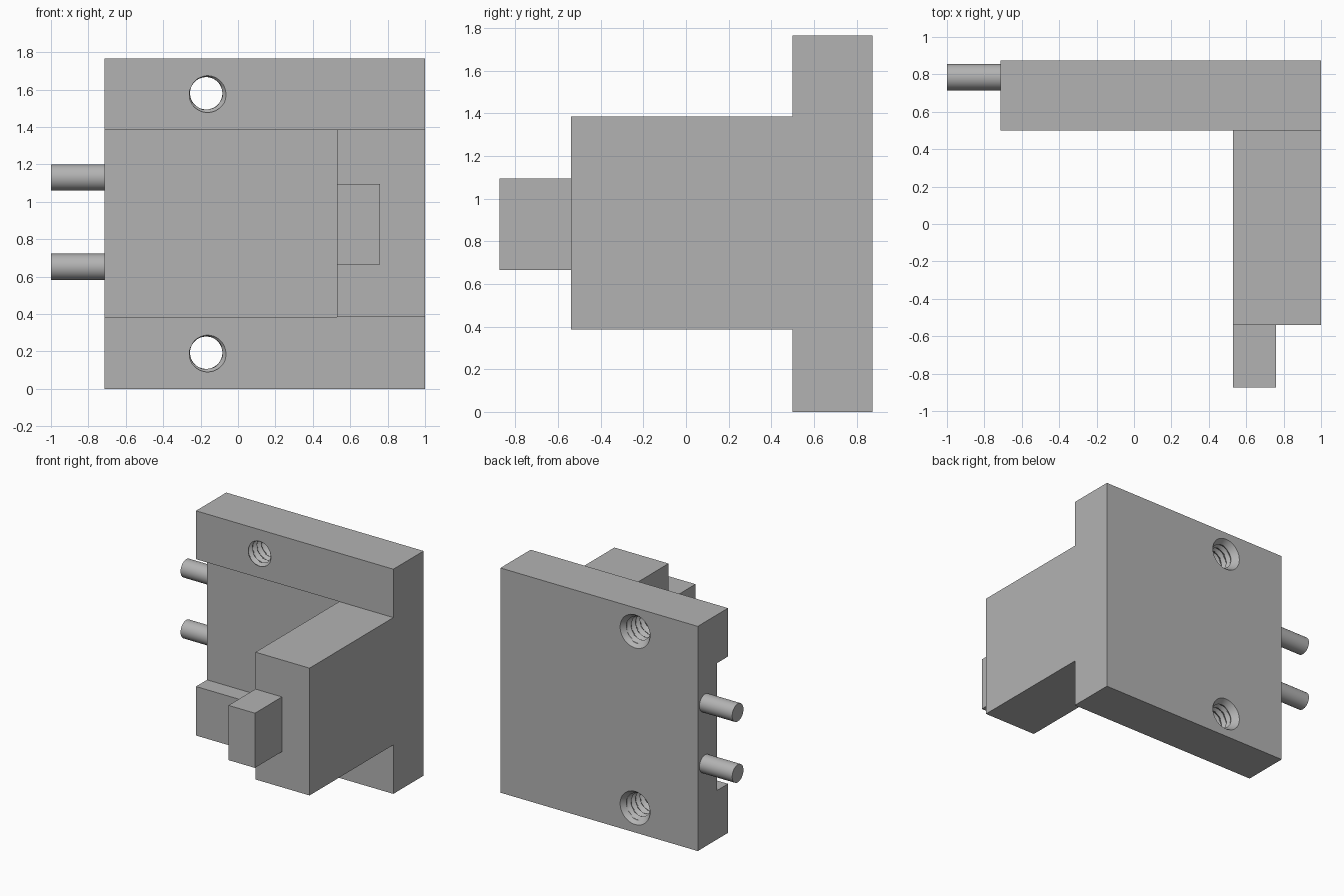
import bpy, bmesh
from math import cos, sin, tau, pi, radians
from mathutils import Matrix, Vector

cube = bpy.data.objects.get("Cube")
if cube:
    bpy.data.objects.remove(cube, do_unlink=True)

# One plain grey for every part
grey = bpy.data.materials.new("plain grey")
grey.use_nodes = True
colour = (0.45, 0.45, 0.45, 1)
grey.diffuse_color = colour
grey.node_tree.nodes["Principled BSDF"].inputs["Base Color"].default_value = colour


def finish(bm, name):
    bmesh.ops.recalc_face_normals(bm, faces=bm.faces)
    mesh = bpy.data.meshes.new(name)
    bm.to_mesh(mesh)
    bm.free()
    mesh.materials.append(grey)
    obj = bpy.data.objects.new(name, mesh)
    bpy.context.collection.objects.link(obj)
    return obj


def box(name, low, high):
    bm = bmesh.new()
    low, high = Vector(low), Vector(high)
    bmesh.ops.create_cube(bm, size=1, matrix=Matrix.Translation((low + high) / 2)
                          @ Matrix.Diagonal((*(high - low), 1)))
    return finish(bm, name)


def pin(name, z):
    bm = bmesh.new()
    bmesh.ops.create_cone(bm, cap_ends=True, segments=40, radius1=0.07, radius2=0.07,
                          depth=0.4, matrix=Matrix.Translation((-0.8, 0.785, z))
                          @ Matrix.Rotation(pi / 2, 4, "Y"))
    return finish(bm, name)


# Threaded hole: helical ridges, widening to a countersink at the back
def thread_cutter(name, x, z, segments=40, pitch=0.055):
    bm = bmesh.new()
    front, back, rows = 0.45, 0.9, 64
    rings = []
    for i in range(rows + 1):
        y = front + (back - front) * i / rows
        ring = []
        for j in range(segments):
            turn = j / segments
            wave = abs(((y / pitch + turn) % 1) * 2 - 1)
            r = max(0.086 + 0.024 * wave, 0.13 - 0.7 * (0.875 - y))
            ring.append(bm.verts.new((x + r * cos(tau * turn), y, z + r * sin(tau * turn))))
        rings.append(ring)
    for a, b in zip(rings, rings[1:]):
        for j in range(segments):
            k = (j + 1) % segments
            bm.faces.new((a[j], a[k], b[k], b[j]))
    bm.faces.new(rings[0])
    bm.faces.new(rings[-1])
    obj = finish(bm, name)
    obj.hide_render = True
    return obj


def combine(body, tool, operation):
    mod = body.modifiers.new(tool.name, "BOOLEAN")
    mod.operation, mod.solver, mod.object = operation, "EXACT", tool
    bpy.context.view_layer.objects.active = body
    bpy.ops.object.modifier_apply(modifier=mod.name)
    bpy.data.objects.remove(tool, do_unlink=True)


# Back plate with a shallow channel across its front
body = box("bracket_body", (-0.715, 0.5, 0), (1, 0.875, 1.765))
combine(body, box("channel_cutter", (-0.9, 0.3, 0.385), (0.53, 0.637, 1.385)), "DIFFERENCE")

# Forward arm and the small tab on its end
combine(body, box("arm", (0.53, -0.54, 0.385), (1, 0.7, 1.385)), "UNION")
combine(body, box("tab", (0.53, -0.875, 0.665), (0.76, -0.4, 1.095)), "UNION")

# Merge flush faces before drilling
bm = bmesh.new()
bm.from_mesh(body.data)
bmesh.ops.remove_doubles(bm, verts=bm.verts, dist=0.0001)
bmesh.ops.dissolve_limit(bm, angle_limit=radians(1), verts=bm.verts, edges=bm.edges)
bm.to_mesh(body.data)
bm.free()

# Mounting holes
for z in (0.193, 1.58):
    combine(body, thread_cutter("hole_cutter", -0.17, z), "DIFFERENCE")

# Locating pins on the side
pins = [pin("lower_pin", 0.652), pin("upper_pin", 1.13)]

for obj in [body] + pins:
    bpy.ops.object.select_all(action="DESELECT")
    obj.select_set(True)
    bpy.context.view_layer.objects.active = obj
    bpy.ops.object.shade_smooth_by_angle(angle=radians(25))
